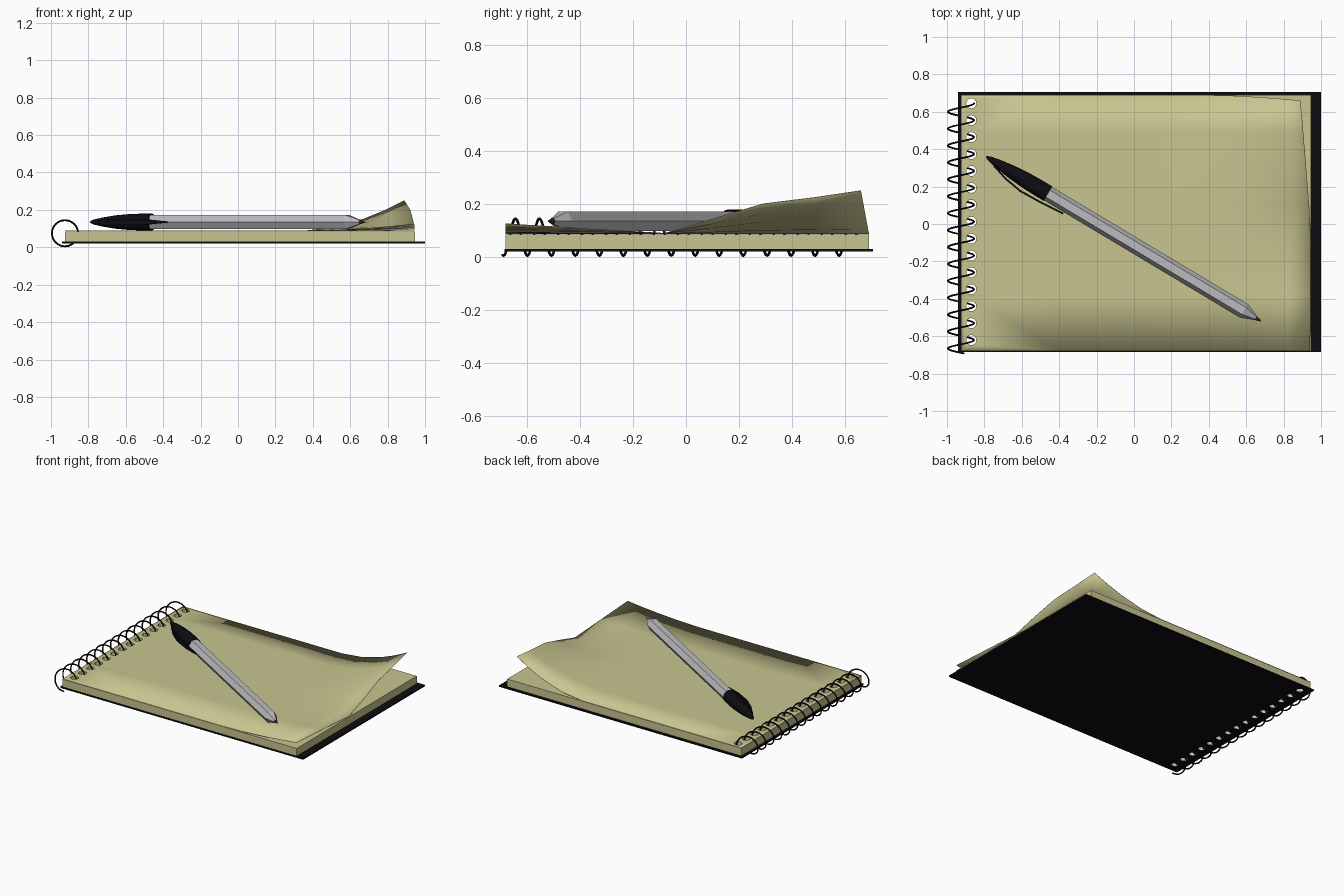
import bpy, bmesh
from math import sin, cos, pi, radians
from mathutils import Matrix, Vector

if "Cube" in bpy.data.objects:
    bpy.data.objects.remove(bpy.data.objects["Cube"])


def material(name, rgb):
    m = bpy.data.materials.new(name)
    m.diffuse_color = (*rgb, 1)
    m.use_nodes = True
    m.node_tree.nodes["Principled BSDF"].inputs["Base Color"].default_value = m.diffuse_color
    return m


PAPER = material("paper", (0.58, 0.56, 0.28))
BLACK = material("black", (0.004, 0.004, 0.006))
GREY = material("pen_grey", (0.5, 0.5, 0.52))
BROWN = material("tip_brown", (0.09, 0.035, 0.02))


def make(name, verts, faces, mat=None, smooth=None):
    me = bpy.data.meshes.new(name)
    me.from_pydata(verts, [], faces)
    bm = bmesh.new()
    bm.from_mesh(me)
    bmesh.ops.recalc_face_normals(bm, faces=bm.faces)
    bm.to_mesh(me)
    bm.free()
    ob = bpy.data.objects.new(name, me)
    bpy.context.collection.objects.link(ob)
    if mat:
        me.materials.append(mat)
    if smooth:
        bpy.ops.object.select_all(action='DESELECT')
        ob.select_set(True)
        bpy.context.view_layer.objects.active = ob
        bpy.ops.object.shade_smooth_by_angle(angle=radians(smooth))
    return ob


def loft(name, rings, mat, smooth=None):
    """Skin equal-length rings of points and cap both ends."""
    n = len(rings[0])
    verts = [p for r in rings for p in r]
    faces = [(k * n + i, k * n + (i + 1) % n, (k + 1) * n + (i + 1) % n, (k + 1) * n + i)
             for k in range(len(rings) - 1) for i in range(n)]
    faces += [tuple(range(n)), tuple(range(len(verts) - n, len(verts)))]
    return make(name, verts, faces, mat, smooth)


def box(name, x0, x1, y0, y1, z0, z1, mat):
    rect = [(x0, y0), (x1, y0), (x1, y1), (x0, y1)]
    return loft(name, [[(x, y, z) for x, y in rect] for z in (z0, z1)], mat)


def interp(table, v):
    for (a, p), (b, q) in zip(table, table[1:]):
        if v <= b:
            return p + (q - p) * max(0, v - a) / (b - a)
    return table[-1][1]


# Back cover and page block
cover = box("back_cover", -0.94, 1.0, -0.685, 0.705, 0.02, 0.03, BLACK)
pages = box("page_block", -0.925, 0.945, -0.68, 0.69, 0.03, 0.085, PAPER)

# Top sheet, curled up at the right-hand corners
EDGE_X = [(-0.68, 0.942), (0.0, 0.945), (0.4, 0.912), (0.69, 0.89)]
LIFT = [(-0.68, 0.038), (-0.08, 0.002), (0.29, 0.113), (0.69, 0.163)]
cols = [0, 0.33, 0.66, 0.78, 0.9, 1.0]
rows = [-0.68, -0.38, -0.08, 0.1, 0.29, 0.49, 0.69]
START = 0.35
verts = []
for y in rows:
    xr = interp(EDGE_X, y)
    xs = [-0.925, -0.4, 0.1, START] + [START + (xr - START) * t for t in (0.3, 0.6, 0.8, 1)]
    for x in xs:
        t = max(0, (x - START) / (xr - START)) ** 1.8
        yy = y - 0.03 * t if y == rows[-1] else y
        verts.append((x, yy, 0.087 + interp(LIFT, y) * t))
w = len(verts) // len(rows)
faces = [(j * w + i, j * w + i + 1, (j + 1) * w + i + 1, (j + 1) * w + i)
         for j in range(len(rows) - 1) for i in range(w - 1)]
sheet = make("top_sheet", verts, faces, PAPER, 60)
solid = sheet.modifiers.new("thickness", 'SOLIDIFY')
solid.thickness = 0.0015

# Binding holes
HOLES, PITCH, Y0 = 15, 0.0904, 0.645
bm = bmesh.new()
for i in range(HOLES):
    bmesh.ops.create_cone(bm, cap_ends=True, segments=16, radius1=0.027, radius2=0.027, depth=0.3,
                          matrix=Matrix.Translation((-0.87, Y0 - i * PITCH, 0.08)))
me = bpy.data.meshes.new("hole_cutter")
bm.to_mesh(me)
bm.free()
cutter = bpy.data.objects.new("hole_cutter", me)
bpy.context.collection.objects.link(cutter)
cutter.hide_render = True
cutter.display_type = 'WIRE'
for ob in (cover, pages, sheet):
    b = ob.modifiers.new("holes", 'BOOLEAN')
    b.operation, b.object, b.solver = 'DIFFERENCE', cutter, 'EXACT'

# Spiral wire
cu = bpy.data.curves.new("spiral_wire", 'CURVE')
cu.dimensions = '3D'
cu.bevel_depth = 0.005
cu.bevel_resolution = 1
cu.use_fill_caps = True
STEPS = 24
total = int(14.8 * STEPS)
sp = cu.splines.new('POLY')
sp.points.add(total)
for k in range(total + 1):
    a = 2 * pi * k / STEPS
    sp.points[k].co = (-0.925 + 0.07 * cos(a), Y0 - PITCH * k / STEPS, 0.075 + 0.07 * sin(a), 1)
cu.materials.append(BLACK)
wire = bpy.data.objects.new("spiral_wire", cu)
bpy.context.collection.objects.link(wire)

# Pen, modelled along its own axis and laid diagonally on the sheet
PLACE = Matrix.Translation((-0.79, 0.36, 0.135)) @ Matrix.Rotation(radians(-30.9), 4, 'Z')


def lathe(name, profile, n, mat, smooth=None):
    rings = [[(s, r * cos(2 * pi * i / n), r * sin(2 * pi * i / n)) for i in range(n)]
             for s, r in profile]
    loft(name, rings, mat, smooth).matrix_world = PLACE


lathe("pen_body", [(0.3, 0.042), (1.605, 0.042), (1.68, 0.013)], 6, GREY)
lathe("pen_tip", [(1.67, 0.013), (1.685, 0.011), (1.713, 0.002)], 8, BROWN, 40)
lathe("pen_cap", [(0, 0.004), (0.02, 0.013), (0.08, 0.025), (0.16, 0.036), (0.25, 0.043),
                  (0.33, 0.045), (0.385, 0.045)], 16, BLACK, 40)

# Pocket clip: tapered strip on the front side of the cap
clip = [(0.06, 0.02, 0.010), (0.15, 0.048, 0.016), (0.25, 0.064, 0.017),
        (0.38, 0.060, 0.015), (0.51, 0.050, 0.003)]
rings = [[(s, -o - dy, dz) for dy, dz in ((-0.005, -h), (0.005, -h), (0.005, h), (-0.005, h))]
         for s, o, h in clip]
loft("pen_clip", rings, BLACK, 40).matrix_world = PLACE
